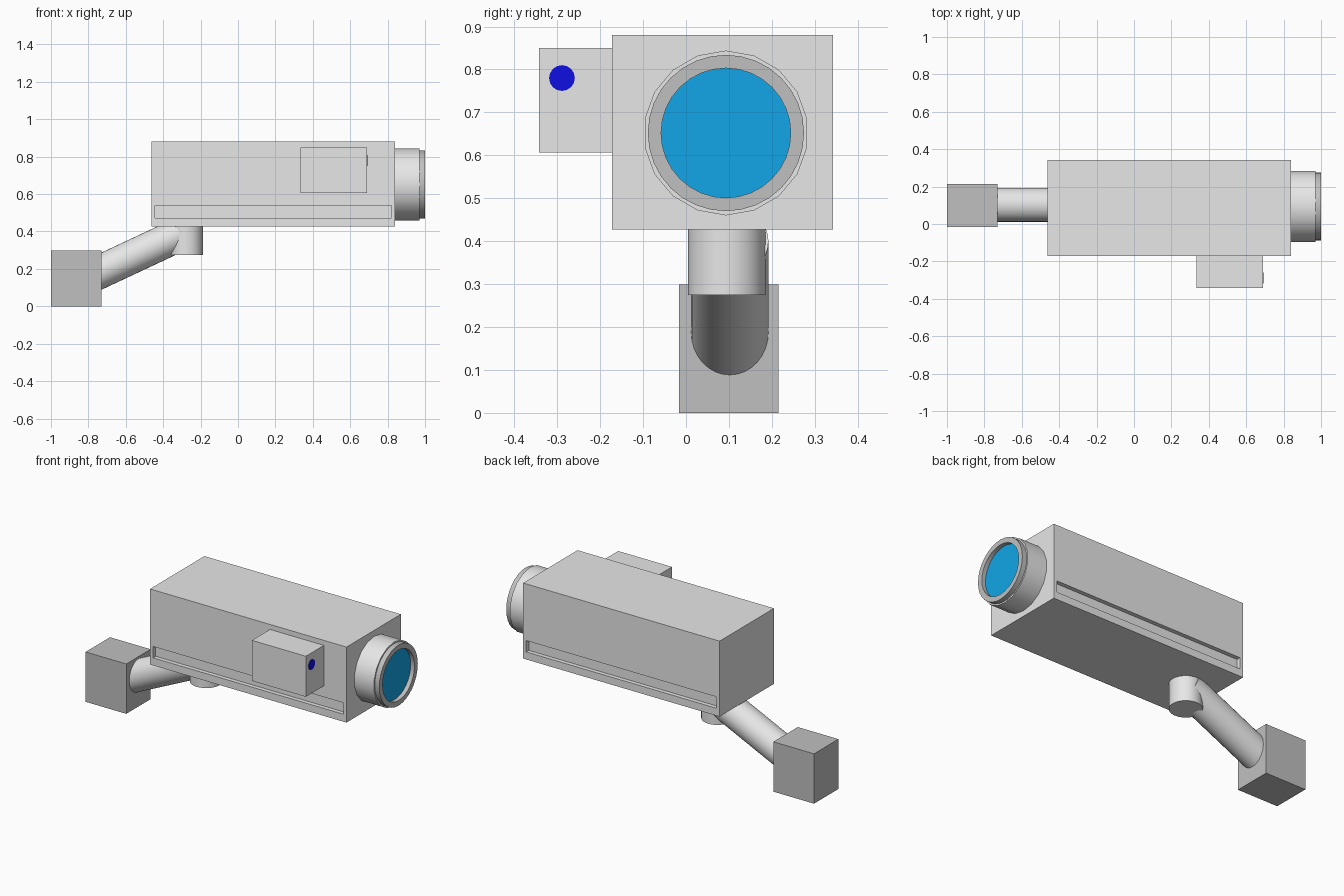
import bpy, bmesh
from mathutils import Vector, Matrix

old = bpy.data.objects.get("Cube")
if old:
    bpy.data.objects.remove(old, do_unlink=True)


def make_material(name, rgb):
    m = bpy.data.materials.new(name)
    m.use_nodes = True
    m.diffuse_color = (*rgb, 1)
    m.node_tree.nodes["Principled BSDF"].inputs["Base Color"].default_value = (*rgb, 1)
    return m


LIGHT = make_material("light_grey", (0.8, 0.8, 0.8))
DARK = make_material("mid_grey", (0.53, 0.53, 0.53))
GLASS = make_material("lens_blue", (0.006, 0.38, 0.8))
DOT = make_material("deep_blue", (0.005, 0.005, 0.75))


def finish(name, bm, *mats, smooth=False):
    mesh = bpy.data.meshes.new(name)
    bm.to_mesh(mesh)
    bm.free()
    for m in mats:
        mesh.materials.append(m)
    ob = bpy.data.objects.new(name, mesh)
    bpy.context.collection.objects.link(ob)
    bpy.ops.object.select_all(action='DESELECT')
    bpy.context.view_layer.objects.active = ob
    ob.select_set(True)
    if smooth:
        bpy.ops.object.shade_smooth_by_angle(angle=0.7)
    return ob


def box(name, lo, hi, mat):
    lo, hi = Vector(lo), Vector(hi)
    bm = bmesh.new()
    bmesh.ops.create_cube(bm, size=1, matrix=Matrix.Translation((lo + hi) / 2)
                          @ Matrix.Diagonal((*(hi - lo), 1)))
    return finish(name, bm, mat)


def cylinder_mesh(start, end, radius, sides):
    start, end = Vector(start), Vector(end)
    axis = end - start
    turn = axis.to_track_quat('Z', 'Y').to_matrix().to_4x4()
    bm = bmesh.new()
    bmesh.ops.create_cone(bm, cap_ends=True, segments=sides, radius1=radius,
                          radius2=radius, depth=axis.length,
                          matrix=Matrix.Translation((start + end) / 2) @ turn)
    return bm


def cylinder(name, start, end, radius, sides, mat):
    return finish(name, cylinder_mesh(start, end, radius, sides), mat, smooth=True)


# Camera body with a long groove cut into each side
front, back, groove = -0.172, 0.343, 0.025
body = box("camera_body", (-0.463, front, 0.427), (0.84, back, 0.88), LIGHT)
for side in (front, back):
    cutter = box("groove_cutter", (-0.443, side - groove, 0.472),
                 (0.82, side + groove, 0.54), LIGHT)
    cutter.hide_render = True
    bpy.context.view_layer.objects.active = body
    cut = body.modifiers.new("groove", 'BOOLEAN')
    cut.operation = 'DIFFERENCE'
    cut.solver = 'EXACT'
    cut.object = cutter
    bpy.ops.object.modifier_apply(modifier=cut.name)
    bpy.data.objects.remove(cutter, do_unlink=True)

# Sensor box on the front side with its round indicator
box("sensor_box", (0.333, -0.343, 0.607), (0.69, front, 0.85), LIGHT)
cylinder("indicator", (0.688, -0.289, 0.78), (0.693, -0.289, 0.78), 0.03, 16, DOT)

# Lens housing, then the rim whose end is inset and sunk to form the glass
lens_y, lens_z = 0.093, 0.652
cylinder("lens_housing", (0.83, lens_y, lens_z), (0.97, lens_y, lens_z), 0.192, 18, LIGHT)
bm = cylinder_mesh((0.95, lens_y, lens_z), (1.0, lens_y, lens_z), 0.182, 32)
cap = max(bm.faces, key=lambda f: f.calc_center_median().x)
bmesh.ops.inset_region(bm, faces=[cap], thickness=0.031)
sunk = bmesh.ops.extrude_discrete_faces(bm, faces=[cap])["faces"][0]
bmesh.ops.translate(bm, verts=sunk.verts, vec=(-0.025, 0, 0))
sunk.material_index = 1
finish("lens_rim", bm, DARK, GLASS, smooth=True)

# Mounting bracket: pivot, sloping arm and wall block
cylinder("pivot", (-0.277, 0.095, 0.275), (-0.277, 0.095, 0.44), 0.09, 32, LIGHT)
cylinder("support_arm", (-0.8, 0.102, 0.155), (-0.277, 0.102, 0.4), 0.09, 32, LIGHT)
box("wall_block", (-1.0, -0.016, 0), (-0.73, 0.215, 0.299), DARK)
